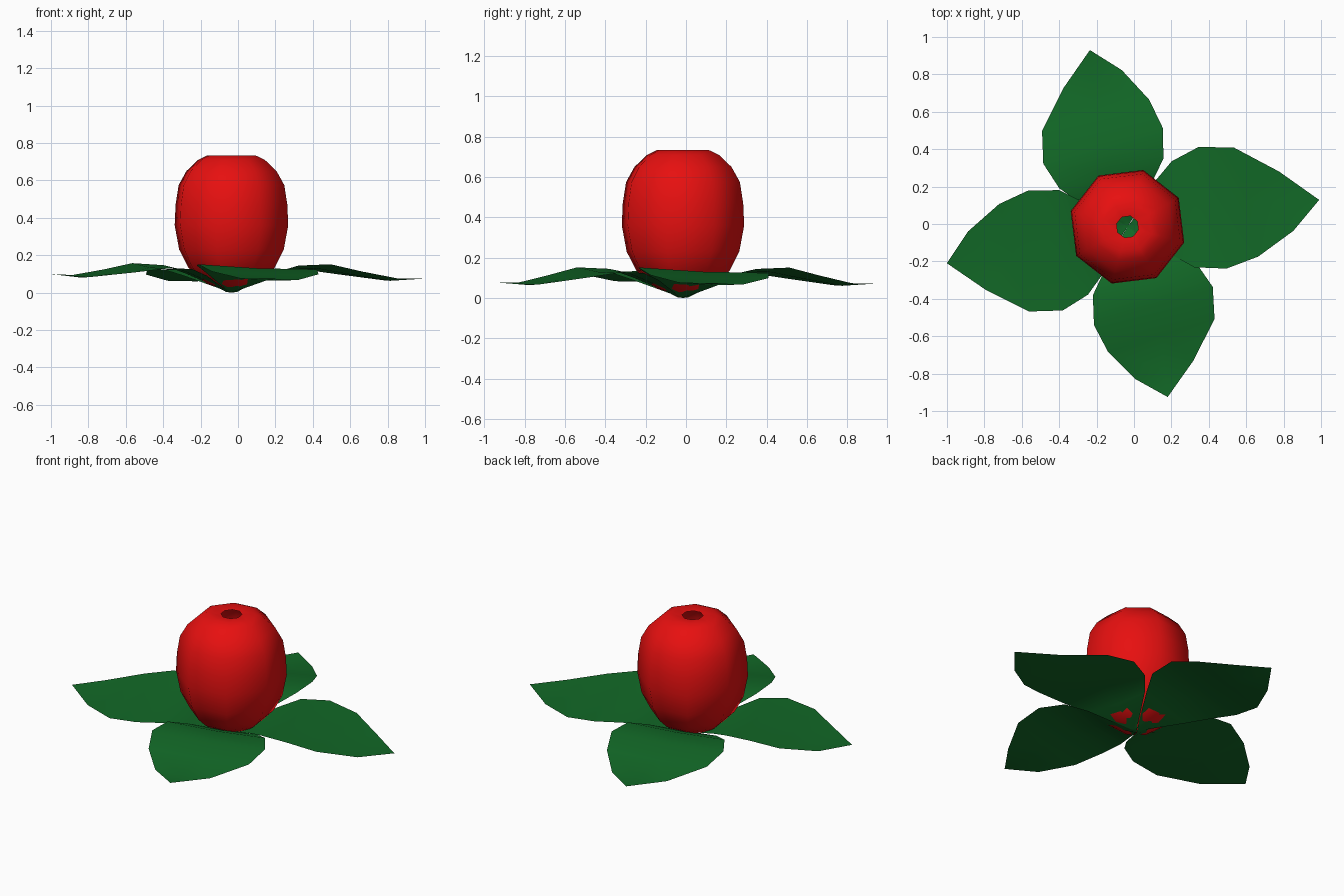
import bpy
import bmesh
from math import cos, sin, radians

cube = bpy.data.objects.get("Cube")
if cube:
    bpy.data.objects.remove(cube, do_unlink=True)

CENTRE = (-0.035, -0.015)


def material(name, colour):
    mat = bpy.data.materials.new(name)
    mat.use_nodes = True
    mat.diffuse_color = colour
    mat.node_tree.nodes["Principled BSDF"].inputs["Base Color"].default_value = colour
    return mat


def add_object(name, bm, mat):
    mesh = bpy.data.meshes.new(name)
    bm.to_mesh(mesh)
    bm.free()
    mesh.materials.append(mat)
    for poly in mesh.polygons:
        poly.use_smooth = True
    obj = bpy.data.objects.new(name, mesh)
    obj.location = (*CENTRE, 0)
    bpy.context.collection.objects.link(obj)
    return obj


def skin(bm, rows, closed):
    """Bridge neighbouring rows of vertices with quads."""
    for low, high in zip(rows, rows[1:]):
        count = len(low)
        for i in range(count if closed else count - 1):
            j = (i + 1) % count
            bm.faces.new((low[i], low[j], high[j], high[i]))


red = material("berry red", (0.8, 0.005, 0.005, 1))
green = material("leaf green", (0.006, 0.14, 0.02, 1))

# Berry: eight-sided lathed shell, open at both ends (radius, height)
profile = [(0.06, 0.025), (0.13, 0.045), (0.19, 0.085), (0.24, 0.135),
           (0.29, 0.23), (0.315, 0.36), (0.31, 0.47), (0.293, 0.575),
           (0.25, 0.65), (0.185, 0.71), (0.135, 0.733), (0.06, 0.725)]
SIDES = 8
bm = bmesh.new()
rings = []
for r, z in profile:
    angles = [radians(29.5 + 360 * i / SIDES) for i in range(SIDES)]
    rings.append([bm.verts.new((r * cos(a), r * sin(a), z)) for a in angles])
skin(bm, rings, True)
add_object("berry", bm, red)

# Leaf rows: right edge (along, across, height), then left edge
leaf_rows = [((0.03, -0.03, 0.012), (0.03, 0.03, 0.012)),
             ((0.21, -0.18, 0.10), (0.18, 0.222, 0.09)),
             ((0.32, -0.264, 0.145), (0.28, 0.314, 0.125)),
             ((0.485, -0.295, 0.153), (0.43, 0.37, 0.125)),
             ((0.655, -0.255, 0.115), (0.61, 0.34, 0.10)),
             ((0.85, -0.145, 0.08), (0.82, 0.18, 0.07))]


def leaf(name, angle, length, tip_height):
    bm = bmesh.new()
    c, s = cos(radians(angle)), sin(radians(angle))

    def place(u, v, z):
        u *= 1 + (length - 1) * u
        z += (tip_height - 0.08) * u * u
        return bm.verts.new((u * c - v * s, u * s + v * c, z))

    base = place(0, 0, 0)
    rows = []
    for right, left in leaf_rows:
        mid = [(a + b) / 2 for a, b in zip(right, left)]
        mid[2] -= 0.008
        rows.append([place(*right), place(*mid), place(*left)])
    skin(bm, rows, False)
    tip = place(1, 0, 0.08)
    for i in range(2):
        bm.faces.new((base, rows[0][i + 1], rows[0][i]))
        bm.faces.new((rows[-1][i], rows[-1][i + 1], tip))
    bmesh.ops.recalc_face_normals(bm, faces=bm.faces[:])
    if sum(f.normal.z for f in bm.faces) < 0:
        bmesh.ops.reverse_faces(bm, faces=bm.faces[:])
    add_object(name, bm, green)


# Four leaves around the stem end
leaf("left_leaf", 8, 1.035, 0.075)
leaf("back_leaf", 102, 0.966, 0.07)
leaf("right_leaf", 191.4, 0.985, 0.10)
leaf("front_leaf", 283.3, 0.935, 0.075)
